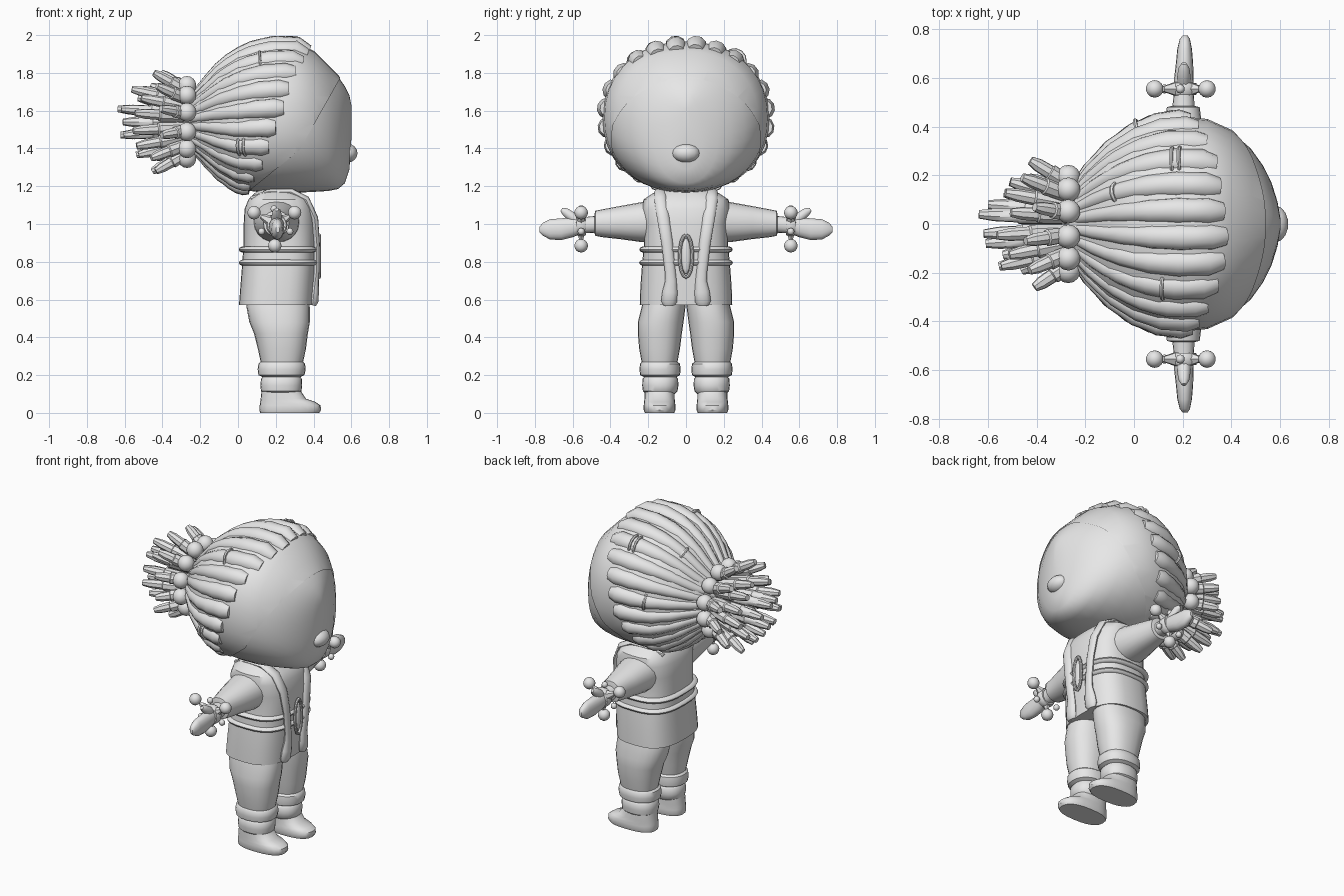
import bpy, bmesh, math, random
from mathutils import Vector

if "Cube" in bpy.data.objects:
    bpy.data.objects.remove(bpy.data.objects["Cube"])

random.seed(4)
GREY = bpy.data.materials.new("plain_grey")
GREY.diffuse_color = (0.8, 0.8, 0.8, 1)
GREY.use_nodes = True
GREY.node_tree.nodes["Principled BSDF"].inputs["Base Color"].default_value = GREY.diffuse_color


def finish(name, bm, mirror=False, angle=40):
    bmesh.ops.recalc_face_normals(bm, faces=bm.faces)
    me = bpy.data.meshes.new(name)
    bm.to_mesh(me)
    bm.free()
    me.materials.append(GREY)
    me.polygons.foreach_set("use_smooth", [True] * len(me.polygons))
    me.set_sharp_from_angle(angle=math.radians(angle))
    ob = bpy.data.objects.new(name, me)
    bpy.context.collection.objects.link(ob)
    if mirror:
        ob.modifiers.new("mirror", 'MIRROR').use_axis = (False, True, False)
    return ob


def skin(bm, rings):
    """Bridge rings of points and cap both ends."""
    rows = [[bm.verts.new(p) for p in r] for r in rings]
    n = len(rows[0])
    for a, b in zip(rows, rows[1:]):
        for i in range(n):
            bm.faces.new((a[i], a[(i + 1) % n], b[(i + 1) % n], b[i]))
    bm.faces.new(rows[0])
    bm.faces.new(rows[-1])


def loft_rings(axis, rows, n=24, e=2.0):
    """Rows are (position on axis, min, max, min, max) of a rounded section."""
    def power(v):
        return math.copysign(abs(v) ** (2 / e), v)
    rings = []
    for t, a0, a1, b0, b1 in rows:
        ring = []
        for i in range(n):
            w = 2 * math.pi * i / n
            a = (a0 + a1) / 2 + (a1 - a0) / 2 * power(math.cos(w))
            b = (b0 + b1) / 2 + (b1 - b0) / 2 * power(math.sin(w))
            ring.append({'x': (t, a, b), 'y': (a, t, b), 'z': (a, b, t)}[axis])
        rings.append(ring)
    return rings


def loft(name, axis, rows, n=24, e=2.0, mirror=False):
    bm = bmesh.new()
    skin(bm, loft_rings(axis, rows, n, e))
    return finish(name, bm, mirror)


def tube(bm, pts, radii, out, n=10, flat=1.0):
    """Sweep an oval along a path; 'flat' scales it in the out direction."""
    pts = [Vector(p) for p in pts]
    rings = []
    for i, p in enumerate(pts):
        tan = (pts[min(i + 1, len(pts) - 1)] - pts[max(i - 1, 0)]).normalized()
        side = tan.cross(Vector(out)).normalized()
        up = side.cross(tan)
        rings.append([p + radii[i] * (side * math.cos(w) + up * flat * math.sin(w))
                      for w in (2 * math.pi * k / n for k in range(n))])
    skin(bm, rings)


def ball(bm, loc, size, seg=14):
    size = size if isinstance(size, tuple) else (size,) * 3
    vs = bmesh.ops.create_uvsphere(bm, u_segments=seg, v_segments=seg // 2 + 1, radius=1)["verts"]
    for v in vs:
        v.co = Vector(loc) + Vector([c * s for c, s in zip(v.co, size)])


# Head: (x, z low, z high, half width)
HEAD = [(-.29, 1.44, 1.62, .09), (-.25, 1.39, 1.68, .15), (-.2, 1.35, 1.73, .225),
        (-.1, 1.25, 1.84, .325), (0, 1.185, 1.91, .39), (.1, 1.17, 1.945, .425),
        (.2, 1.165, 1.96, .435), (.3, 1.165, 1.96, .425), (.4, 1.17, 1.91, .38),
        (.48, 1.175, 1.83, .31), (.53, 1.185, 1.78, .24), (.565, 1.215, 1.73, .17),
        (.59, 1.29, 1.68, .09), (.602, 1.48, 1.62, .02)]
head_rows = [(x, -w, w, a, b) for x, a, b, w in HEAD]
loft("head", 'x', head_rows, 36, 2.15)

# Nose
bm = bmesh.new()
ball(bm, (.58, 0, 1.375), (.054, .075, .05))
finish("nose", bm)

# Hood shell around the face, trimmed by two planes
bm = bmesh.new()
skin(bm, loft_rings('x', head_rows, 36, 2.15))
c = Vector((.2, 0, 1.56))
for v in bm.verts:
    v.co = c + (v.co - c) * 1.015
for p, q in (((.54, 1.77), (.325, 1.39)), ((.325, 1.39), (.045, 1.164))):
    bmesh.ops.bisect_plane(bm, geom=bm.verts[:] + bm.edges[:] + bm.faces[:],
                           plane_co=(p[0], 0, p[1]),
                           plane_no=(p[1] - q[1], 0, q[0] - p[0]), clear_outer=True)
finish("hood", bm)


def scalp(x, a):
    """Point on the head at x, at angle a from the top."""
    for r, s in zip(HEAD, HEAD[1:]):
        if r[0] <= x <= s[0]:
            f = (x - r[0]) / (s[0] - r[0])
            lo, hi, w = (r[k] + (s[k] - r[k]) * f for k in (1, 2, 3))
            return Vector((x, w * math.sin(a), (lo + hi) / 2 + (hi - lo) / 2 * math.cos(a)))


# Braids gathered from the hairline to the back
def braid_angle(i):
    return math.radians(15 * (i + .5))


def braid_radius(x):
    return .02 + .034 * min(1, max(0, (x + .28) / .42))


bm = bmesh.new()
for i in range(24):
    a = braid_angle(i)
    out = (0, math.sin(a), math.cos(a))
    x0 = .215 + .15 * math.cos(a) + random.uniform(-.01, .01)
    xs = [x0 + (-.275 - x0) * k / 11 for k in range(12)]
    pts = [scalp(x, a) - Vector(out) * .012 for x in xs]
    radii = [braid_radius(x) * (1.04 if k % 2 else .97) for k, x in enumerate(xs)]
    radii[0] *= .8
    tube(bm, pts, radii, out, 10, .95)
finish("braids", bm, angle=50)

# Clasps on some braids: (braid, x)
bm = bmesh.new()
for i, x in ((2, .16), (2, .19), (1, -.07), (21, .12), (5, .02), (16, .01), (16, .04)):
    a = braid_angle(i)
    out = Vector((0, math.sin(a), math.cos(a)))
    r = braid_radius(x) + .007
    tube(bm, [scalp(x + d, a) - out * .012 for d in (-.007, 0, .007)], [r, r + .004, r], out, 12)
finish("braid_clasps", bm)

# Ring of hair beads
bm = bmesh.new()
for i in range(12):
    a = math.radians(30 * i + 15)
    ball(bm, (-.27, .2 * math.sin(a), 1.54 + .2 * math.cos(a)), .05)
finish("hair_beads", bm)

# Tail strands: (count, start radius, end radius, end x)
bm = bmesh.new()
for count, r0, r1, x1 in ((12, .14, .27, -.44), (12, .10, .18, -.54), (6, .05, .08, -.615)):
    for i in range(count):
        a = 2 * math.pi * (i + .5) / count
        out = Vector((0, math.sin(a), math.cos(a)))
        xe = x1 + random.uniform(-.025, .04)
        pts = [Vector((-.22 + (xe + .22) * t, 0, 1.54)) + out * (r0 + (r1 - r0) * t)
               for t in (0, .3, .6, .62, .85, 1)]
        tube(bm, pts, [.022, .032, .036, .029, .027, .018], out, 8)
finish("tail_strands", bm)

# Tunic
TUNIC = [(.57, .005, .40, .245), (.66, .012, .405, .242), (.76, .02, .41, .235),
         (.9, .03, .415, .222), (1.0, .03, .415, .222), (1.08, .035, .405, .235),
         (1.13, .055, .38, .225), (1.16, .085, .34, .18), (1.19, .12, .31, .12)]
loft("tunic", 'z', [(z, a, b, -w, w) for z, a, b, w in TUNIC], 32, 2.8)

# Double belt
for k, z in enumerate((.795, .865)):
    loft("belt_%d" % (k + 1), 'z',
         [(z + d, .022 - g, .41 + g, -.23 - g, .23 + g)
          for d, g in ((-.016, 0), (-.01, .013), (0, .018), (.01, .013), (.016, 0))], 32, 2.8)

# Buckle
bm = bmesh.new()
ball(bm, (.425, 0, .83), (.016, .025, .095))
rim = [(.43, .034 * math.sin(w), .83 + .112 * math.cos(w))
       for w in (math.pi * k / 8 for k in range(17))]
tube(bm, rim, [.009] * 17, (1, 0, 0), 8)
finish("buckle", bm)

# Scarf bands over the shoulders
bm = bmesh.new()
tube(bm, [(.08, .12, 1.12), (.16, .13, 1.165), (.28, .135, 1.17), (.36, .135, 1.13), (.405, .12, 1.03),
          (.415, .10, .9), (.415, .085, .76), (.41, .08, .70), (.405, .085, .64), (.40, .09, .59),
          (.395, .09, .57)],
     [.03, .032, .033, .033, .033, .03, .028, .03, .04, .042, .03], (1, .01, .6), 12, .6)
finish("scarf_band", bm, True)

# Trousers with rolled cuffs
loft("trouser_leg", 'z',
     [(.64, .05, .37, .0, .22), (.56, .045, .38, .003, .235), (.48, .06, .38, .013, .255),
      (.42, .085, .37, .022, .255), (.34, .105, .36, .032, .248), (.27, .12, .345, .045, .235),
      (.26, .108, .355, .032, .243), (.23, .104, .358, .028, .247), (.2, .108, .352, .032, .242),
      (.19, .13, .33, .05, .222), (.18, .122, .338, .042, .23), (.145, .118, .34, .04, .232),
      (.115, .122, .336, .045, .228), (.1, .14, .32, .06, .21)], 24, 2.3, True)

# Boots
loft("boot", 'z',
     [(0, .118, .43, .062, .218), (.015, .113, .44, .056, .224), (.04, .115, .437, .056, .224),
      (.058, .117, .41, .058, .222), (.075, .12, .36, .06, .22), (.12, .125, .33, .06, .218)],
     24, 2.5, True)

# Sleeves and hands
loft("sleeve", 'y',
     [(.15, .08, .33, .90, 1.13), (.24, .09, .32, .905, 1.115), (.35, .11, .295, .92, 1.095),
      (.44, .13, .275, .93, 1.078), (.48, .135, .27, .937, 1.07), (.485, .155, .25, .955, 1.05)],
     20, 2.2, True)
loft("hand", 'y',
     [(.46, .155, .25, .955, 1.045), (.55, .165, .245, .95, 1.035), (.6, .165, .245, .93, 1.035),
      (.66, .172, .243, .915, 1.03), (.72, .178, .238, .918, 1.025), (.76, .188, .23, .94, 1.005),
      (.775, .2, .22, .955, .985)], 16, 2.2, True)
bm = bmesh.new()
tube(bm, [(.205, .55, 1.0), (.205, .6, 1.035), (.205, .64, 1.065), (.205, .66, 1.077)],
     [.03, .028, .023, .01], (0, -.5, 1), 10)
finish("thumb", bm, True)

# Bracelet band, spikes and beads
loft("bracelet", 'y', [(.53, .155, .255, .942, 1.048), (.545, .148, .262, .935, 1.055),
                       (.565, .148, .262, .935, 1.055), (.58, .155, .255, .942, 1.048)], 16, 2, True)
bm = bmesh.new()
for big, small in (((.085, 1.06), (.125, .96)), ((.3, 1.06), (.275, .96)), ((.195, .885), (.19, 1.08))):
    ball(bm, (big[0], .555, big[1]), .036)
    ball(bm, (small[0], .555, small[1]), .019, 10)
    tube(bm, [(.205, .555, 1.0), (.205 + (big[0] - .205) * .7, .555, 1 + (big[1] - 1) * .7)],
         [.045, .012], (0, 1, 0), 6)
finish("bracelet_beads", bm, True)
